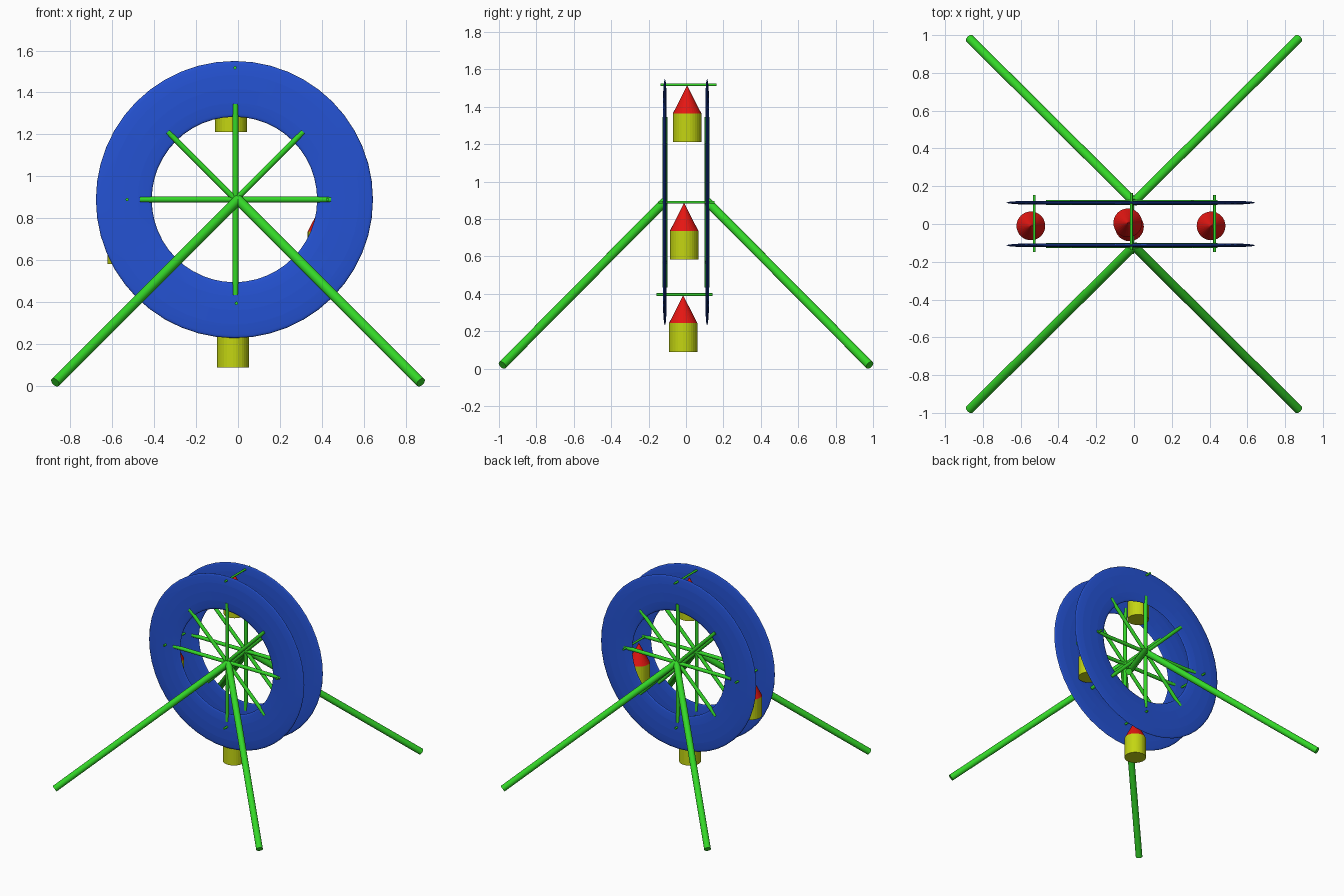
import bpy, math
from mathutils import Vector

if "Cube" in bpy.data.objects:
    bpy.data.objects.remove(bpy.data.objects["Cube"])


def material(name, rgb):
    m = bpy.data.materials.new(name)
    m.diffuse_color = (*rgb, 1)
    m.use_nodes = True
    m.node_tree.nodes["Principled BSDF"].inputs["Base Color"].default_value = m.diffuse_color
    return m


BLUE = material("blue", (0.018, 0.085, 0.65))
GREEN = material("green", (0.034, 0.68, 0.021))
RED = material("red", (0.78, 0.008, 0.006))
YELLOW = material("yellow", (0.55, 0.67, 0.006))


def finish(name, mat, smooth=True):
    o = bpy.context.object
    o.name = name
    o.data.materials.append(mat)
    if smooth:
        bpy.ops.object.shade_smooth_by_angle()
    return o


def rod(name, a, b, r):
    """Round bar from point a to point b."""
    a, b = Vector(a), Vector(b)
    d = b - a
    bpy.ops.mesh.primitive_cylinder_add(
        vertices=32, radius=r, depth=d.length, location=(a + b) / 2,
        rotation=d.to_track_quat('Z', 'Y').to_euler())
    return finish(name, GREEN)


HUB_Z = 0.89

for side, tag in ((-1, "front"), (1, "back")):
    y = side * 0.113
    # Flattened wheel rim
    bpy.ops.mesh.primitive_torus_add(
        major_radius=0.527, minor_radius=0.133, major_segments=48,
        minor_segments=12, location=(-0.017, y, HUB_Z),
        rotation=(math.pi / 2, 0, 0))
    rim = finish(tag + "_rim", BLUE)
    rim.scale = (1, 1, 0.075)
    # Full-diameter spokes
    for i in range(4):
        t = i * math.pi / 4
        dx, dz = 0.455 * math.cos(t), 0.455 * math.sin(t)
        rod(f"{tag}_spoke_{i + 1}", (-0.012 - dx, y, HUB_Z - dz),
            (-0.012 + dx, y, HUB_Z + dz), 0.0135)
    # Splayed support legs
    for sx, lr in ((-1, "left"), (1, "right")):
        rod(f"{tag}_{lr}_leg", (0, side * 0.117, HUB_Z),
            (sx * 0.871, side * 0.982, 0.019), 0.0235)

# Hanging cabins: pin (x, y, z), then cabin centre (x, y)
cabins = {
    "top": ((-0.014, 0.013, 1.518), (-0.033, 0.006)),
    "bottom": ((-0.008, -0.008, 0.396), (-0.024, -0.015)),
    "left": ((-0.528, 0.003, 0.89), (-0.546, -0.01)),
    "right": ((0.427, 0.003, 0.89), (0.408, -0.01)),
}
for tag, ((px, py, pz), (cx, cy)) in cabins.items():
    rod(tag + "_pin", (px, py - 0.15, pz), (px, py + 0.15, pz), 0.0075)
    bpy.ops.mesh.primitive_cylinder_add(
        vertices=32, radius=0.076, depth=0.154, location=(cx, cy, pz - 0.23))
    finish(tag + "_cabin", YELLOW, False)
    bpy.ops.mesh.primitive_cone_add(
        vertices=32, radius1=0.076, radius2=0, depth=0.149,
        location=(cx, cy, pz - 0.0785))
    finish(tag + "_cabin_roof", RED, False)
